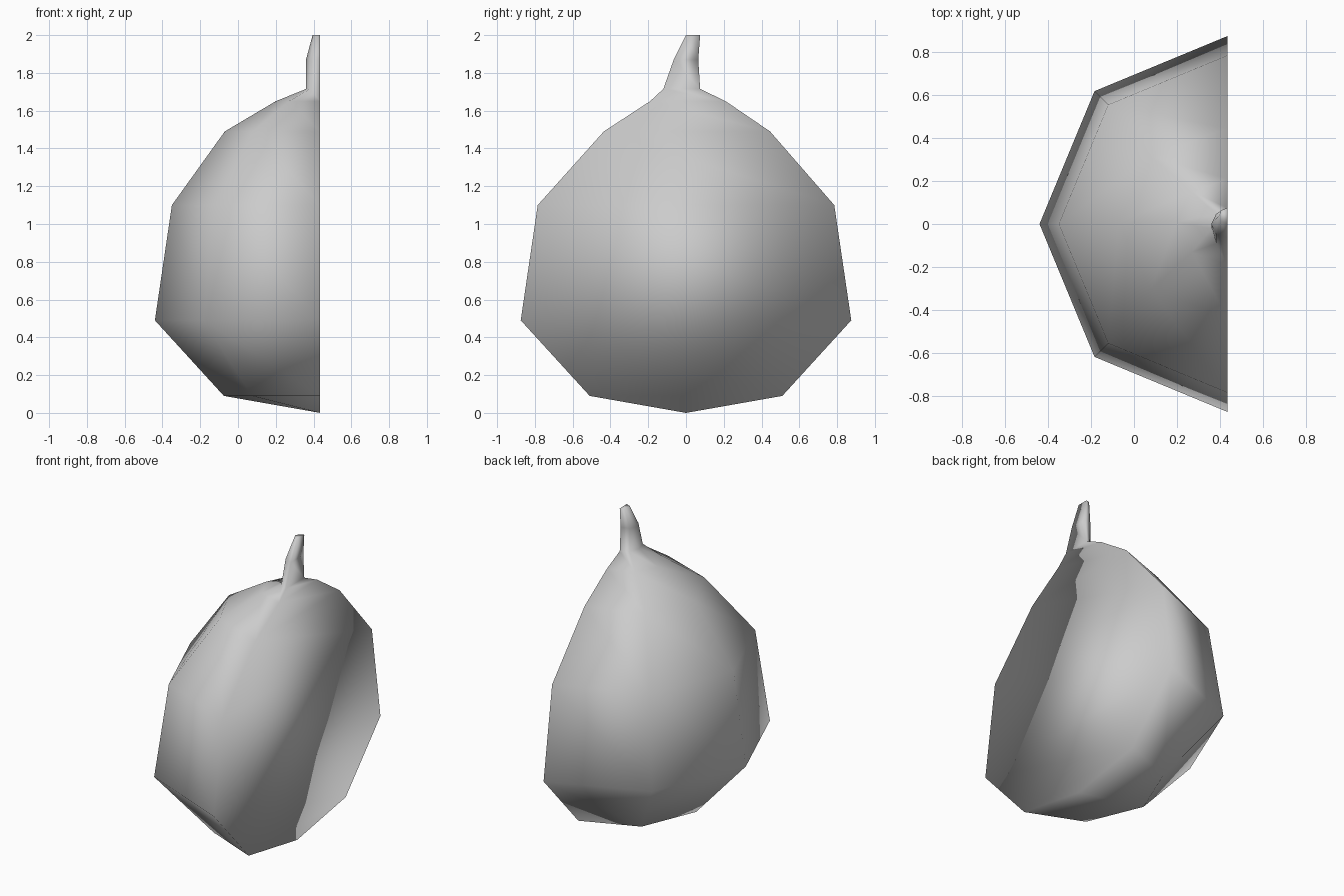
import bpy, bmesh
from math import cos, sin, radians

cube = bpy.data.objects.get("Cube")
if cube:
    bpy.data.objects.remove(cube, do_unlink=True)

CUT_X = 0.435  # plane where the bulb is sliced in half

# Each ring: height, front y, back y, depth away from the cut
RINGS = [
    (0.09, -0.51, 0.51, 0.51),
    (0.49, -0.875, 0.875, 0.875),
    (1.10, -0.785, 0.785, 0.785),
    (1.49, -0.435, 0.445, 0.505),
    (1.65, -0.19, 0.21, 0.235),
    (1.715, -0.12, 0.075, 0.075),
    (1.87, -0.065, 0.065, 0.075),
    (2.00, 0.00, 0.075, 0.04),
]


def half_ring(bm, z, front, back, depth):
    """Half of an eight-sided ring, from its front rim to its back rim."""
    mid, half = (front + back) / 2, (back - front) / 2
    return [bm.verts.new((CUT_X - depth * sin(radians(a)),
                          mid - half * cos(radians(a)), z))
            for a in range(0, 181, 45)]


# Halved bulb with its stalk
bm = bmesh.new()
tip = bm.verts.new((CUT_X, 0, 0))
rings = [half_ring(bm, *r) for r in RINGS]

# Closing i over the whole loop also makes the flat cut side
count = len(rings[0])
for i in range(count):
    j = (i + 1) % count
    bm.faces.new((tip, rings[0][j], rings[0][i]))
    for low, high in zip(rings, rings[1:]):
        bm.faces.new((low[i], low[j], high[j], high[i]))
bm.faces.new(rings[-1])
bmesh.ops.recalc_face_normals(bm, faces=bm.faces)
for face in bm.faces:
    face.smooth = True

mesh = bpy.data.meshes.new("halved_bulb")
bm.to_mesh(mesh)
bm.free()
bulb = bpy.data.objects.new("halved_bulb", mesh)
bpy.context.collection.objects.link(bulb)

# Plain grey
grey = bpy.data.materials.new("plain_grey")
grey.use_nodes = True
colour = (0.6, 0.6, 0.6, 1)
grey.diffuse_color = colour
grey.node_tree.nodes["Principled BSDF"].inputs["Base Color"].default_value = colour
mesh.materials.append(grey)
